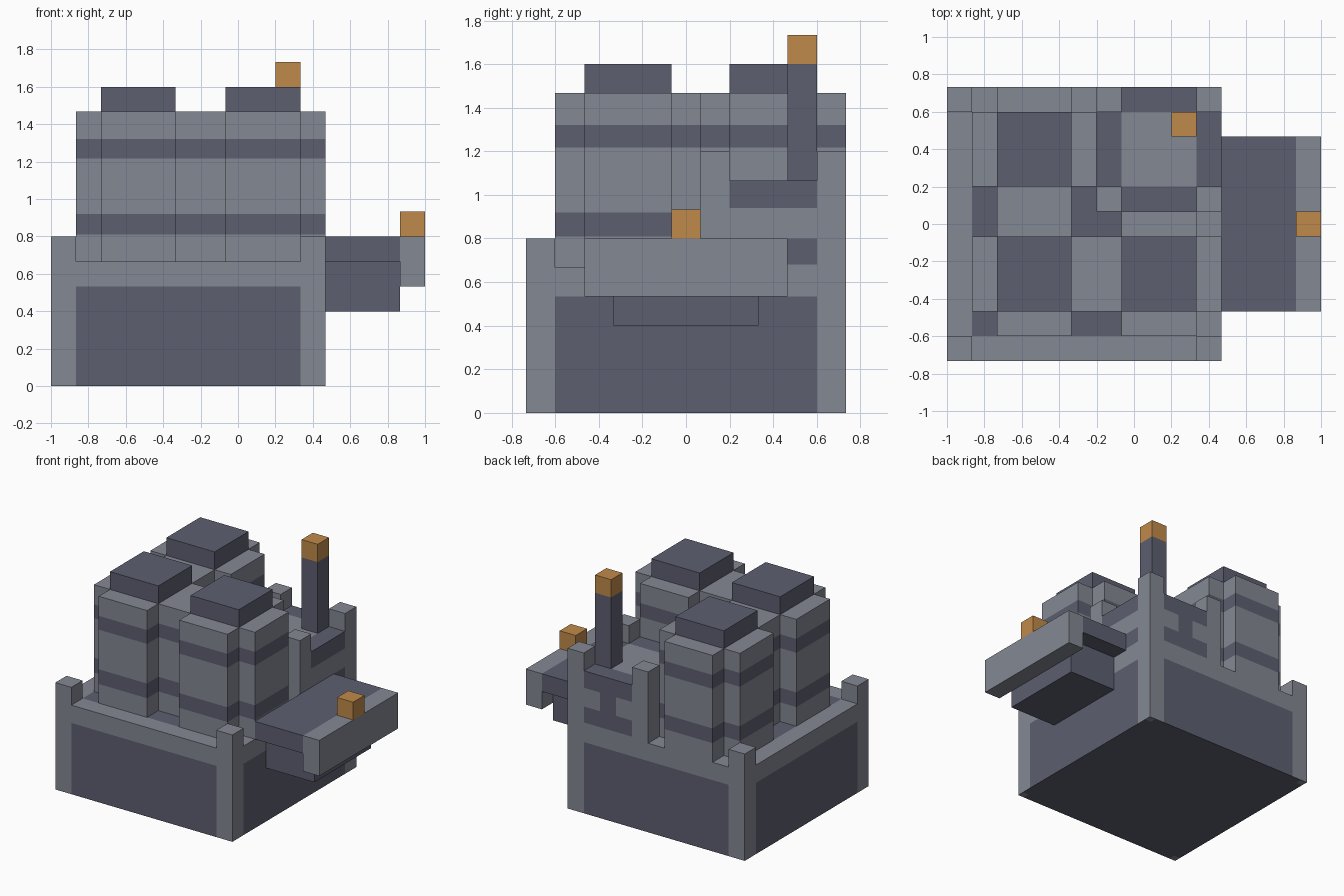
import bpy, bmesh
from mathutils import Vector

if "Cube" in bpy.data.objects:
    bpy.data.objects.remove(bpy.data.objects["Cube"], do_unlink=True)

U = 1 / 15  # one building block; all part sizes below are in blocks


def material(name, rgb):
    m = bpy.data.materials.new(name)
    m.use_nodes = True
    m.diffuse_color = (*rgb, 1)
    bsdf = next(n for n in m.node_tree.nodes if n.type == 'BSDF_PRINCIPLED')
    bsdf.inputs["Base Color"].default_value = (*rgb, 1)
    return m


LIGHT, DARK, ORANGE = 0, 1, 2
MATS = [material("light grey", (0.231, 0.246, 0.292)),
        material("dark slate", (0.107, 0.114, 0.162)),
        material("orange", (0.527, 0.254, 0.069))]


def prism(name, outline, z0, z1, color=LIGHT, cuts=(), rule=None):
    """Extrude an outline, cut it along axis planes and colour its faces."""
    bm = bmesh.new()
    base = bm.faces.new([bm.verts.new((x, y, z0)) for x, y in outline])
    top = bmesh.ops.extrude_face_region(bm, geom=[base])["geom"]
    bmesh.ops.translate(bm, vec=(0, 0, z1 - z0),
                        verts=[g for g in top if isinstance(g, bmesh.types.BMVert)])
    for axis, values in cuts:
        normal = Vector([float(i == axis) for i in range(3)])
        for v in values:
            bmesh.ops.bisect_plane(bm, geom=bm.verts[:] + bm.edges[:] + bm.faces[:],
                                   plane_co=normal * v, plane_no=normal, dist=1e-5)
    bmesh.ops.recalc_face_normals(bm, faces=bm.faces[:])
    for f in bm.faces:
        f.material_index = rule(f.calc_center_bounds(), f.normal) if rule else color
    bmesh.ops.scale(bm, vec=(U, U, U), verts=bm.verts[:])
    me = bpy.data.meshes.new(name)
    bm.to_mesh(me)
    bm.free()
    for m in MATS:
        me.materials.append(m)
    ob = bpy.data.objects.new(name, me)
    bpy.context.collection.objects.link(ob)
    return ob


def box(name, x, y, z, color=LIGHT, cuts=(), rule=None):
    outline = [(x[0], y[0]), (x[1], y[0]), (x[1], y[1]), (x[0], y[1])]
    return prism(name, outline, z[0], z[1], color, cuts, rule)


# Base block: dark side panels framed by light corners, dark floor and underside
def base_rule(c, n):
    inside_x, inside_y = -13 < c.x < 5, -9 < c.y < 9
    if n.z < -0.5:
        return LIGHT if (c.x < -14.2 or c.x > 6.2) and abs(c.y) > 10.2 else DARK
    if n.z > 0.5:
        return DARK if inside_x and inside_y else LIGHT
    inside = inside_y if abs(n.x) > 0.5 else inside_x
    return DARK if inside and c.z < 8 else LIGHT


box("base", (-15, 7), (-11, 11), (0, 10),
    cuts=[(0, (-14.2, -13, 5, 6.2)), (1, (-10.2, -9, 9, 10.2)), (2, (8,))], rule=base_rule)

for name, x, y in [("front_right_post", -15, -11), ("front_left_post", 5, -11),
                   ("back_right_post", -15, 9)]:
    box(name, (x, x + 2), (y, y + 2), (10, 12))


# Three cross-shaped tanks with two dark bands and a dark cap
def band_rule(c, n):
    banded = 12.15 < c.z < 13.8 or 18.25 < c.z < 19.8
    return DARK if banded and abs(n.z) < 0.5 else LIGHT


CROSS = [(-3, -5), (3, -5), (3, -3), (5, -3), (5, 3), (3, 3),
         (3, 5), (-3, 5), (-3, 3), (-5, 3), (-5, -3), (-3, -3)]
for name, cx, cy in [("front_right_tank", -8, -4), ("front_left_tank", 2, -4),
                     ("back_right_tank", -8, 6)]:
    prism(name, [(cx + x, cy + y) for x, y in CROSS], 10, 22,
          cuts=[(2, (12.15, 13.8, 18.25, 19.8))], rule=band_rule)
    box(name + "_cap", (cx - 3, cx + 3), (cy - 3, cy + 3), (22, 24), DARK)


# Platform at the back left, with dark top strips and I-shaped side markings
def platform_rule(c, n):
    dx, dy = abs(c.x - 2), abs(c.y - 6)
    if abs(n.z) > 0.5:
        return DARK if (dx > 3) != (dy > 3) else LIGHT
    across = dy if abs(n.x) > 0.5 else dx
    if across > 3:
        return LIGHT
    if c.z > 14.1 or 10.2 < c.z < 12:
        return DARK
    return DARK if across < 1 and 12 < c.z < 14.1 and n.x < 0.5 else LIGHT


box("platform", (-3, 7), (1, 11), (10, 16),
    cuts=[(0, (-1, 1, 3, 5)), (1, (3, 5, 7, 9)), (2, (10.2, 12, 14.1))], rule=platform_rule)
for i, (x, y) in enumerate([(-3, 1), (5, 1), (-3, 9), (5, 9)]):
    box(f"platform_post_{i + 1}", (x, x + 2), (y, y + 2), (16, 18))

# Chimney with an orange tip
box("chimney", (3, 5), (7, 9), (16, 24), DARK)
box("chimney_tip", (3, 5), (7, 9), (24, 26), ORANGE)

# Side ledge with its support, light lip and orange lamp
box("ledge_slab", (7, 13), (-7, 7), (10, 12), DARK)
box("ledge_support", (7, 13), (-5, 5), (6, 10), DARK)
box("ledge_lip", (13, 15), (-7, 7), (8, 12))
box("ledge_lamp", (13, 15), (-1, 1), (12, 14), ORANGE)
